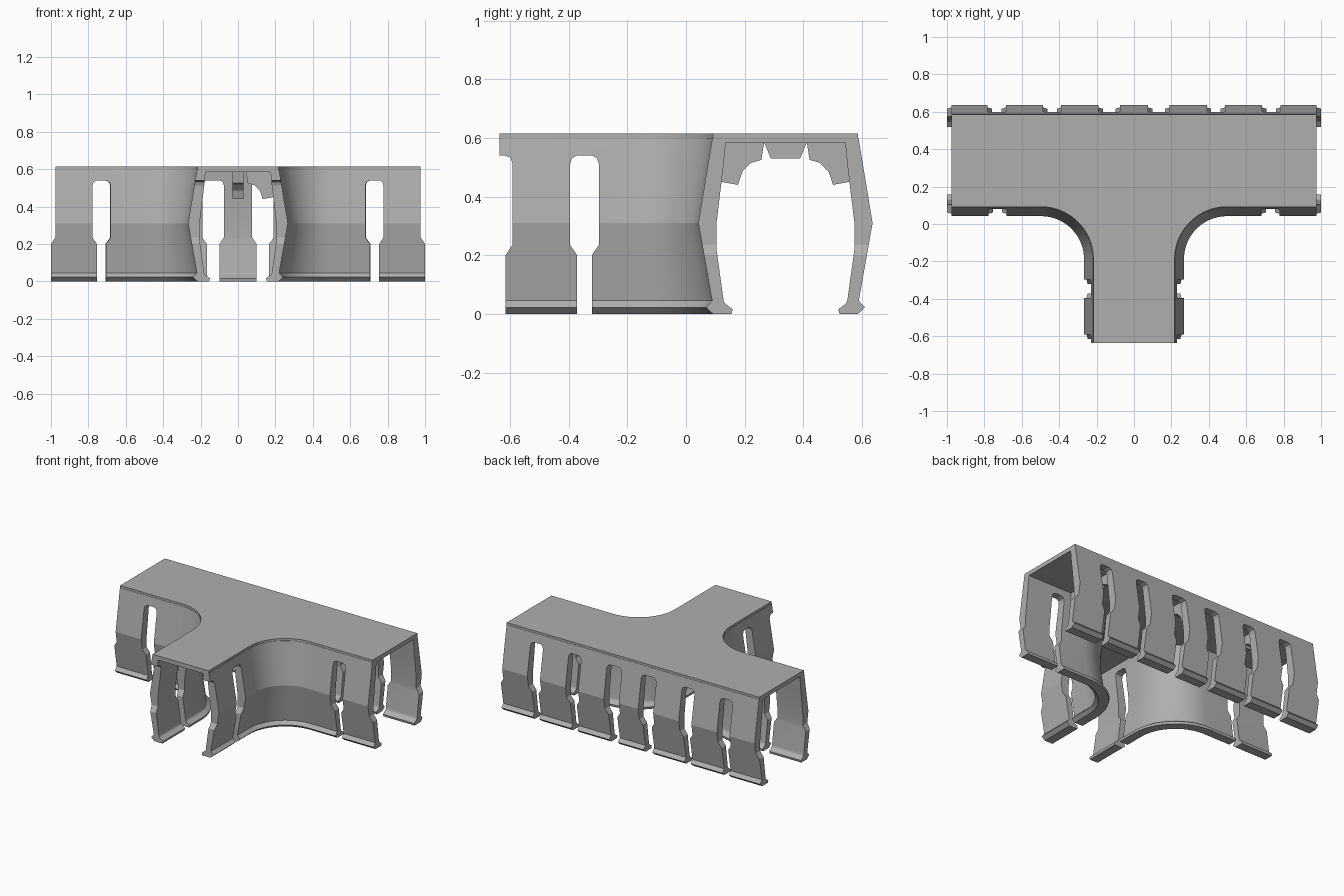
import bpy, bmesh, math
from mathutils import Vector

old = bpy.data.objects.get("Cube")
if old:
    bpy.data.objects.remove(old, do_unlink=True)

grey = bpy.data.materials.new("light_grey_plastic")
grey.use_nodes = True
colour = (0.43, 0.43, 0.43, 1)
grey.diffuse_color = colour
grey.node_tree.nodes["Principled BSDF"].inputs["Base Color"].default_value = colour

FRONT, BACK, ARM = 0.092, 0.586, 0.217   # roof edges of the run and the branch
END, ARM_END, R = 1.0, -0.635, 0.28      # wall ends and fillet radius
X, Y, Z = Vector((1, 0, 0)), Vector((0, 1, 0)), Vector((0, 0, 1))

# Wall section: outward offset and height
SECTION = [(0.002, 0.6), (0.05, 0.31), (0.003, 0.045), (0.024, 0.022), (0, 0),
           (-0.063, 0), (-0.067, 0.016), (-0.04, 0.036), (-0.036, 0.046),
           (-0.012, 0.22), (-0.012, 0.31), (-0.035, 0.5), (-0.045, 0.6)]
GUSSET = [(0.02, 0.59), (0.03, 0.45), (0.085, 0.44), (0.1, 0.485),
          (0.13, 0.515), (0.165, 0.525), (0.175, 0.59)]


def finish(bm, name):
    bmesh.ops.recalc_face_normals(bm, faces=bm.faces)
    mesh = bpy.data.meshes.new(name)
    bm.to_mesh(mesh)
    bm.free()
    mesh.materials.append(grey)
    ob = bpy.data.objects.new(name, mesh)
    bpy.context.scene.collection.objects.link(ob)
    return ob


def add_prism(bm, points, depth):
    low = [bm.verts.new(p) for p in points]
    high = [bm.verts.new(p + depth) for p in points]
    bm.faces.new(low)
    bm.faces.new(high[::-1])
    for i in range(len(low)):
        j = (i + 1) % len(low)
        bm.faces.new((low[i], high[i], high[j], low[j]))


def prism(name, points, depth):
    bm = bmesh.new()
    add_prism(bm, points, depth)
    return finish(bm, name)


def sweep(name, path):
    """Carry the wall section along (point, outward normal) stations."""
    bm = bmesh.new()
    rings = [[bm.verts.new(p + n * d + Z * z) for d, z in SECTION] for p, n in path]
    count = len(SECTION)
    for a, b in zip(rings, rings[1:]):
        for i in range(count):
            j = (i + 1) % count
            bm.faces.new((a[i], a[j], b[j], b[i]))
    bm.faces.new(rings[0])
    bm.faces.new(rings[-1][::-1])
    return finish(bm, name)


def cut_slots(wall, slots):
    """Each slot: centre, direction along wall, direction through, half width, top."""
    bm = bmesh.new()
    for centre, along, through, w, top in slots:
        half = [(w, -0.1), (w, 0.2), (w + 0.024, 0.235),
                (w + 0.024, top - 0.028), (w + 0.017, top - 0.008), (w, top)]
        outline = half + [(-u, z) for u, z in half[::-1]]
        pts = [centre - through * 0.12 + along * u + Z * z for u, z in outline]
        add_prism(bm, pts, through * 0.24)
    cutter = finish(bm, "slot_cutter")
    cutter.hide_render = True
    mod = wall.modifiers.new("slots", "BOOLEAN")
    mod.operation, mod.solver, mod.object = "DIFFERENCE", "EXACT", cutter
    bpy.context.view_layer.update()
    graph = bpy.context.evaluated_depsgraph_get()
    mesh = bpy.data.meshes.new_from_object(wall.evaluated_get(graph))
    wall.modifiers.clear()
    wall.data = mesh
    bpy.data.objects.remove(cutter, do_unlink=True)


def fillet(s, steps=20):
    """Stations round the inside corner, from the run to the branch."""
    centre = Vector((s * (ARM + R), FRONT - R, 0))
    out = []
    for i in range(steps + 1):
        a = math.pi / 2 * i / steps
        n = Vector((s * math.sin(a), -math.cos(a), 0))
        out.append((centre - n * R, n))
    return out


parts = []

# Corner walls, one on each side of the branch
for s, side in ((1, "left"), (-1, "right")):
    path = [(Vector((s * END, FRONT, 0)), -Y)] + fillet(s)
    path.append((Vector((s * ARM, ARM_END, 0)), X * s))
    wall = sweep(side + "_corner_wall", path)
    slots = [(Vector((s * 0.73, FRONT, 0)), X, Y, 0.025, 0.54),
             (Vector((s * (END + 0.025), FRONT, 0)), X, Y, 0.025, 0.75),
             (Vector((s * ARM, -0.346, 0)), Y, X, 0.025, 0.54),
             (Vector((s * ARM, -0.64, 0)), Y, X, 0.025, 0.54)]
    cut_slots(wall, slots)
    parts.append(wall)

# Back wall with its row of fingers
back = sweep("back_wall", [(Vector((x, BACK, 0)), Y) for x in (-END, END)])
slots = []
for s in (1, -1):
    for x, w, top in ((0.133, 0.034, 0.54), (0.438, 0.025, 0.54),
                      (0.733, 0.025, 0.54), (END + 0.025, 0.025, 0.75)):
        slots.append((Vector((s * x, BACK, 0)), X, Y, w, top))
cut_slots(back, slots)
parts.append(back)

# T-shaped roof
half = [Vector((0.976, BACK, 0)), Vector((0.976, FRONT, 0))]
half += [p for p, n in fillet(1)] + [Vector((ARM, ARM_END, 0))]
outline = half + [Vector((-p.x, p.y, 0)) for p in half[::-1]]
parts.append(prism("roof", [p + Z * 0.585 for p in outline], Z * 0.03))


# Gussets between walls and roof
def gusset(name, base, inward, along):
    pts = [base + inward * u + Z * z - along * 0.03 for u, z in GUSSET]
    parts.append(prism(name, pts, along * 0.06))


for x in (-0.585, 0, 0.585):
    gusset("back_gusset", Vector((x, BACK, 0)), -Y, X)
for x in (-0.6, 0.6):
    gusset("front_gusset", Vector((x, FRONT, 0)), Y, X)
    mid = (FRONT + BACK) / 2
    bar = [(-0.075, 0.59), (-0.05, 0.53), (0.05, 0.53), (0.075, 0.59)]
    pts = [Vector((x - 0.03, mid + u, z)) for u, z in bar]
    parts.append(prism("roof_rib", pts, X * 0.06))
gusset("branch_gusset", Vector((ARM, -0.48, 0)), -X, Y)

# Smooth the curved corners, keep the edges sharp
bpy.ops.object.select_all(action="DESELECT")
for ob in parts:
    ob.select_set(True)
bpy.context.view_layer.objects.active = parts[0]
bpy.ops.object.shade_smooth_by_angle(angle=math.radians(8))
